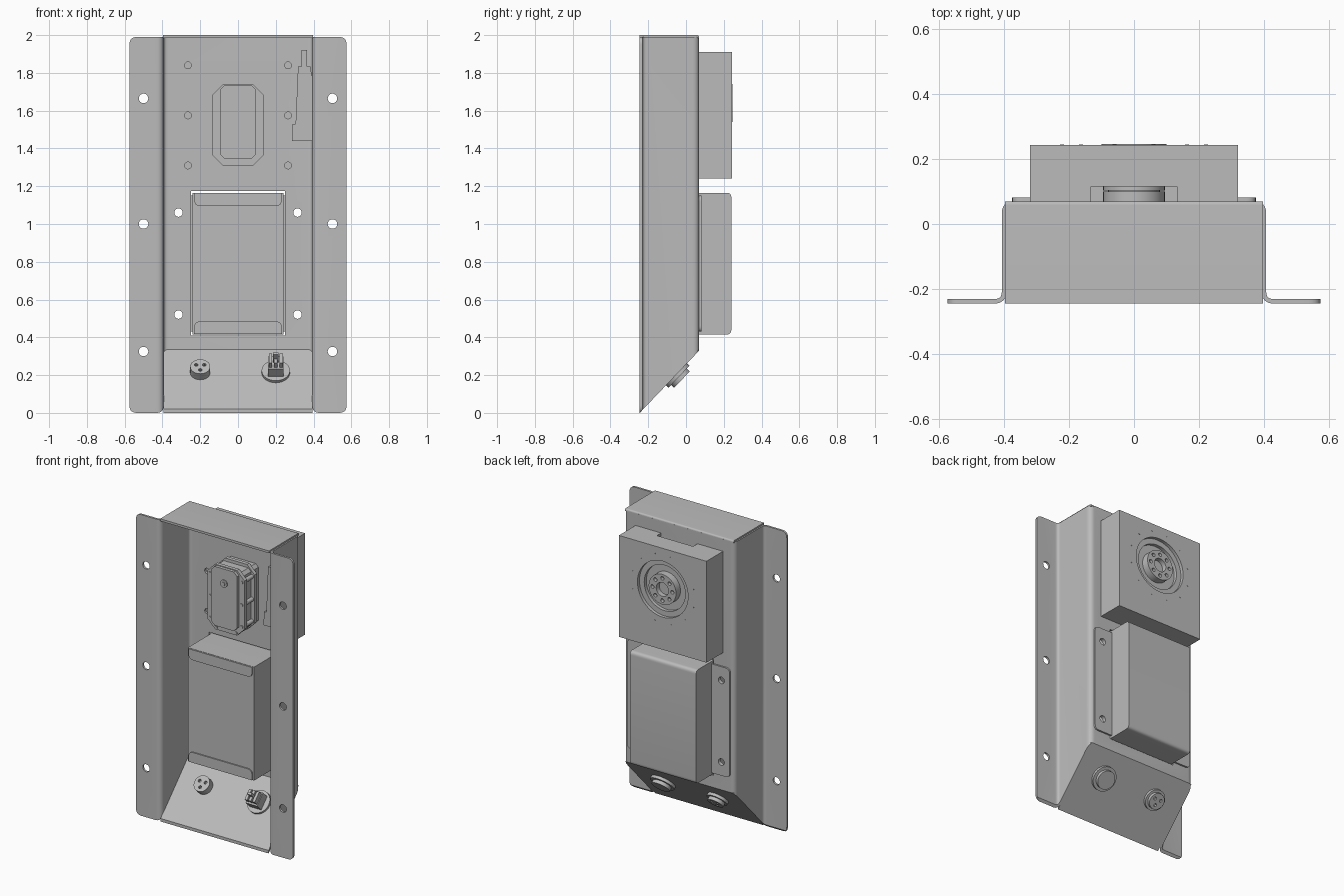
import bpy, bmesh
from math import cos, sin, pi, radians
from mathutils import Vector, Matrix

if "Cube" in bpy.data.objects:
    bpy.data.objects.remove(bpy.data.objects["Cube"])

GREY = (0.5, 0.5, 0.5, 1)
metal = bpy.data.materials.new("plain grey metal")
metal.use_nodes = True
metal.diffuse_color = GREY
metal.node_tree.nodes["Principled BSDF"].inputs["Base Color"].default_value = GREY
parts = []


def finish(name, bm):
    bmesh.ops.recalc_face_normals(bm, faces=bm.faces)
    mesh = bpy.data.meshes.new(name)
    bm.to_mesh(mesh)
    bm.free()
    mesh.materials.append(metal)
    obj = bpy.data.objects.new(name, mesh)
    bpy.context.scene.collection.objects.link(obj)
    parts.append(obj)
    return obj


def rounded(points, r, closed=True, only=None, steps=6):
    """Replace the corners of a 2D path by short curves."""
    pts = [Vector(p) for p in points]
    out = []
    for i, p in enumerate(pts):
        end = not closed and i in (0, len(pts) - 1)
        if end or (only is not None and i not in only):
            out.append(p)
            continue
        a = p + (pts[i - 1] - p).normalized() * r
        b = p + (pts[(i + 1) % len(pts)] - p).normalized() * r
        for k in range(steps + 1):
            t = k / steps
            out.append(a * (1 - t) ** 2 + p * 2 * t * (1 - t) + b * t * t)
    return out


def rect(a0, b0, a1, b1):
    return [(a0, b0), (a1, b0), (a1, b1), (a0, b1)]


def place(axis, p, d):
    return {"x": (d, p[0], p[1]), "y": (p[0], d, p[1]), "z": (p[0], p[1], d)}[axis]


def prism(name, points, axis, d0, d1):
    bm = bmesh.new()
    face = bm.faces.new([bm.verts.new(place(axis, p, d0)) for p in points])
    new = bmesh.ops.extrude_face_region(bm, geom=[face])["geom"]
    shift = Vector(place(axis, (0, 0), d1 - d0))
    bmesh.ops.translate(bm, vec=shift, verts=[g for g in new if isinstance(g, bmesh.types.BMVert)])
    return finish(name, bm)


def box(name, lo, hi, matrix=Matrix()):
    bm = bmesh.new()
    lo, hi = Vector(lo), Vector(hi)
    m = matrix @ Matrix.Translation((lo + hi) / 2) @ Matrix.Diagonal((*(hi - lo), 1))
    bmesh.ops.create_cube(bm, size=1, matrix=m)
    return finish(name, bm)


def rod(name, start, end, r, segments=32):
    start, end = Vector(start), Vector(end)
    bm = bmesh.new()
    m = Matrix.Translation((start + end) / 2) @ (end - start).to_track_quat("Z", "Y").to_matrix().to_4x4()
    bmesh.ops.create_cone(bm, cap_ends=True, segments=segments, radius1=r, radius2=r,
                          depth=(end - start).length, matrix=m)
    return finish(name, bm)


def y_rod(name, x, z, y0, y1, r, segments=32):
    return rod(name, (x, y0, z), (x, y1, z), r, segments)


def apply(obj, mod):
    bpy.context.view_layer.objects.active = obj
    bpy.ops.object.modifier_apply(modifier=mod.name)


def cut(obj, *cutters, operation="DIFFERENCE"):
    for c in cutters:
        mod = obj.modifiers.new("cut", "BOOLEAN")
        mod.operation, mod.object, mod.solver = operation, c, "EXACT"
        apply(obj, mod)
        parts.remove(c)
        bpy.data.objects.remove(c)


# Folded sheet housing: flanges, side walls and back plate
path = rounded([(-.575, -.238), (-.4, -.238), (-.4, .063), (.4, .063), (.4, -.238), (.575, -.238)],
               .03, closed=False)
bm = bmesh.new()
rows = [[bm.verts.new((p.x, p.y, z)) for p in path] for z in (0, 1.99)]
for i in range(len(path) - 1):
    bm.faces.new((rows[0][i], rows[0][i + 1], rows[1][i + 1], rows[1][i]))
housing = finish("housing", bm)
sheet = housing.modifiers.new("sheet", "SOLIDIFY")
sheet.thickness, sheet.offset = .014, 0
apply(housing, sheet)
cut(housing, prism("corner_cutter", rounded(rect(-.575, 0, .575, 1.99), .04), "y", -.5, .5),
    operation="INTERSECT")

# Slanted lower end of the walls
slope_normal = Vector((0, .33, -.315)).normalized()
bm = bmesh.new()
bm.from_mesh(housing.data)
bmesh.ops.bisect_plane(bm, geom=bm.verts[:] + bm.edges[:] + bm.faces[:], plane_co=(0, -.245, 0),
                       plane_no=slope_normal, clear_outer=True)
bmesh.ops.holes_fill(bm, edges=[e for e in bm.edges if e.is_boundary])
bmesh.ops.recalc_face_normals(bm, faces=bm.faces)
bm.to_mesh(housing.data)
bm.free()

# Openings and bolt holes in the housing
cut(housing, box("opening", (-.25, 0, .41), (.25, .12, 1.175)))
for s in (-1, 1):
    for z in (.325, 1, 1.665):
        cut(housing, y_rod("hole", s * .5, z, -.3, -.2, .025))
    for z in (1.31, 1.575, 1.84):
        cut(housing, y_rod("hole", s * .265, z, 0, .12, .018))
    for z in (.52, 1.06):
        cut(housing, y_rod("hole", s * .315, z, 0, .12, .022))

# Top lid and slanted bottom plate
prism("top_lid", rounded([(-.245, 1.985), (.07, 1.985), (.07, 2), (-.245, 2)], .012, only=[2]), "x", -.398, .398)
prism("bottom_plate", [(-.245, 0), (.07, .33), (.056, .335), (-.245, .02)], "x", -.395, .395)

# Rear box with folded flaps and bolted ears
prism("rear_box", rounded(rect(-.178, .415, .24, 1.165), .025, only=[1, 2]), "x", -.242, .242)
for name, z0, z1, corners in (("upper_flap", 1.095, 1.163, [0, 1]), ("lower_flap", .417, .485, [2, 3])):
    prism(name, rounded(rect(-.232, z0, .232, z1), .035, only=corners), "y", -.186, -.177)
for s, side in ((-1, "right"), (1, "left")):
    ear = prism(side + "_ear", rounded(rect(s * .235, .43, s * .375, 1.15), .03, only=[1, 2]), "y", .069, .081)
    for z in (.52, 1.06):
        cut(ear, y_rod("hole", s * .315, z, 0, .12, .022))

# Drive block with slot, stepped recess and output disc
HUB = 1.64
block = box("drive_block", (-.32, .07, 1.24), (.32, .243, 1.91))
cut(block, box("slot", (-.133, .05, 1.42), (.133, .115, 2)),
    y_rod("recess", 0, HUB, .222, .3, .185, 64), y_rod("recess", 0, HUB, .2, .3, .15, 64))
disc = y_rod("output_disc", 0, HUB, .19, .247, .1, 48)
cut(disc, y_rod("hole", 0, HUB, .215, .3, .045))
for i in range(8):
    a = i * pi / 4
    cut(disc, y_rod("hole", .073 * cos(a), HUB + .073 * sin(a), .225, .3, .012, 16))
for i in range(12):
    a = (i + .5) * pi / 6
    y_rod("block_pin", .23 * cos(a), HUB + .23 * sin(a), .24, .2445, .006, 8)
y_rod("hub", 0, HUB, .065, .1, .095, 48)
y_rod("hub_rim", 0, HUB, .103, .116, .095, 48)
y_rod("hub_core", 0, HUB, .09, .11, .08)

# Servo inside the housing
def octagon(w, z0, z1, c):
    return [(-w + c, z0), (w - c, z0), (w, z0 + c), (w, z1 - c), (w - c, z1), (-w + c, z1), (-w, z1 - c), (-w, z0 + c)]


prism("servo_body", octagon(.11, 1.33, 1.72, .02), "y", -.12, .06)
prism("servo_front_plate", octagon(.135, 1.31, 1.74, .055), "y", -.125, -.1)
prism("servo_rear_plate", octagon(.135, 1.31, 1.74, .055), "y", -.02, .005)
prism("servo_cover", octagon(.095, 1.345, 1.735, .025), "y", -.145, -.12)
y_rod("servo_cap", 0, HUB, -.152, -.14, .025)
y_rod("servo_cap_pin", 0, HUB, -.157, -.15, .012, 16)
for s in (-1, 1):
    for x, z in ((.115, 1.375), (.115, 1.52), (.115, 1.67), (.072, 1.325)):
        y_rod("servo_screw", s * x, z, -.131, -.12, .011, 16)
        y_rod("servo_post", s * x, z, -.11, -.01, .014, 16)

# Tapered lever beside the left wall
prism("side_lever", [(.285, 1.44), (.393, 1.44), (.393, 1.77), (.383, 1.835), (.365, 1.835), (.365, 1.92),
                     (.335, 1.92), (.335, 1.835), (.318, 1.835), (.305, 1.53), (.288, 1.53)], "y", -.14, -.1)

# Connectors through the slanted plate, in a frame whose z points outward
tilt = slope_normal.to_track_quat("Z", "Y").to_matrix().to_4x4()


def frame(x):
    side = Vector((1, 0, 0))
    up = slope_normal.cross(side)
    m = Matrix((side, up, slope_normal)).transposed().to_4x4()
    return Matrix.Translation((x, -.05, .204)) @ m


def stub(name, m, d0, d1, r, u=0, v=0, segments=32):
    return rod(name, m @ Vector((u, v, d0)), m @ Vector((u, v, d1)), r, segments)


m = frame(-.2)
socket = stub("round_socket", m, -.06, 0, .053)
stub("round_socket_flange", m, -.005, .018, .068)
face = stub("round_socket_face", m, .01, .04, .052)
for i in range(3):
    a = radians(90 + 120 * i)
    u, v = .025 * cos(a), .025 * sin(a)
    cut(socket, stub("pin_hole", m, -.1, -.04, .01, u, v, 12))
    cut(face, stub("pin_hole", m, .025, .06, .01, u, v, 12))

m = frame(.2)
stub("power_socket_nut", m, -.03, 0, .075)
stub("power_socket_flange", m, -.005, .018, .08)
stub("power_socket_cap", m, .01, .04, .06)
box("power_plug", (-.042, -.045, -.09), (.042, .045, 0), m)
for i in (-1, 0, 1):
    box("power_terminal", (i * .028 - .009, -.035, -.125), (i * .028 + .009, .035, -.08), m)
box("power_blade", (-.014, -.008, -.16), (.014, .008, -.1), m)

# Smooth the curved surfaces, keep the folds sharp
bpy.ops.object.select_all(action="DESELECT")
for obj in parts:
    obj.select_set(True)
bpy.context.view_layer.objects.active = housing
bpy.ops.object.shade_smooth_by_angle(angle=radians(30))
